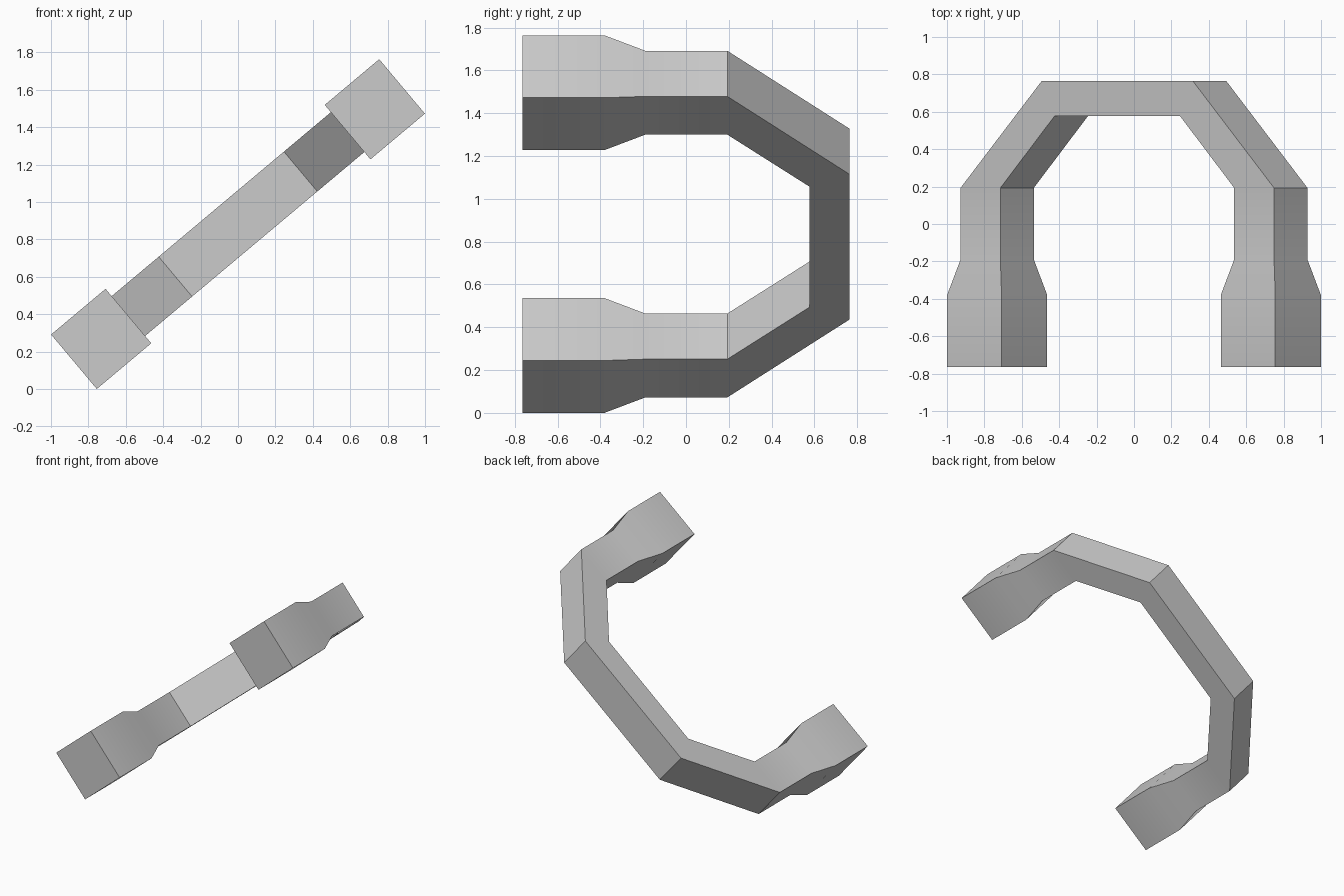
import bpy
import bmesh
import math
from mathutils import Matrix

cube = bpy.data.objects.get("Cube")
if cube:
    bpy.data.objects.remove(cube, do_unlink=True)

# Single grey metal
metal = bpy.data.materials.new("grey metal")
metal.use_nodes = True
colour = (0.6, 0.6, 0.6, 1.0)
metal.diffuse_color = colour
metal.node_tree.nodes["Principled BSDF"].inputs["Base Color"].default_value = colour

LEG = 0.955          # leg centre line
PAD, ARM = 0.19, 0.139   # half widths of the pole pad and the arm

# Half of the horseshoe: (outer x, outer y, inner x, inner y, half thickness)
half = [
    (LEG + PAD, -0.765, LEG - PAD, -0.765, PAD),
    (LEG + PAD, -0.38, LEG - PAD, -0.38, PAD),
    (LEG + ARM, -0.19, LEG - ARM, -0.19, ARM),
    (LEG + ARM, 0.193, LEG - ARM, 0.193, ARM),
    (0.527, 0.765, 0.437, 0.578, ARM),
]
mirrored = [(-ox, oy, -ix, iy, t) for ox, oy, ix, iy, t in reversed(half)]

# Bridge square sections along the horseshoe path
bm = bmesh.new()
rings = []
for ox, oy, ix, iy, t in half + mirrored:
    corners = [(ox, oy, -t), (ox, oy, t), (ix, iy, t), (ix, iy, -t)]
    rings.append([bm.verts.new(c) for c in corners])
for a, b in zip(rings, rings[1:]):
    for i in range(4):
        j = (i + 1) % 4
        bm.faces.new((a[i], a[j], b[j], b[i]))
bm.faces.new(rings[0])
bm.faces.new(rings[-1])
bmesh.ops.recalc_face_normals(bm, faces=bm.faces)

# Tilt the flat horseshoe and lift it onto the ground
tilt = Matrix.Rotation(math.radians(-40), 4, 'Y')
bm.transform(Matrix.Translation((0, 0, 0.882)) @ tilt)

mesh = bpy.data.meshes.new("horseshoe_bracket")
bm.to_mesh(mesh)
bm.free()
mesh.materials.append(metal)
bracket = bpy.data.objects.new("horseshoe_bracket", mesh)
bpy.context.collection.objects.link(bracket)

bpy.ops.object.select_all(action='DESELECT')
bracket.select_set(True)
bpy.context.view_layer.objects.active = bracket
bpy.ops.object.shade_smooth_by_angle(angle=math.radians(30))
